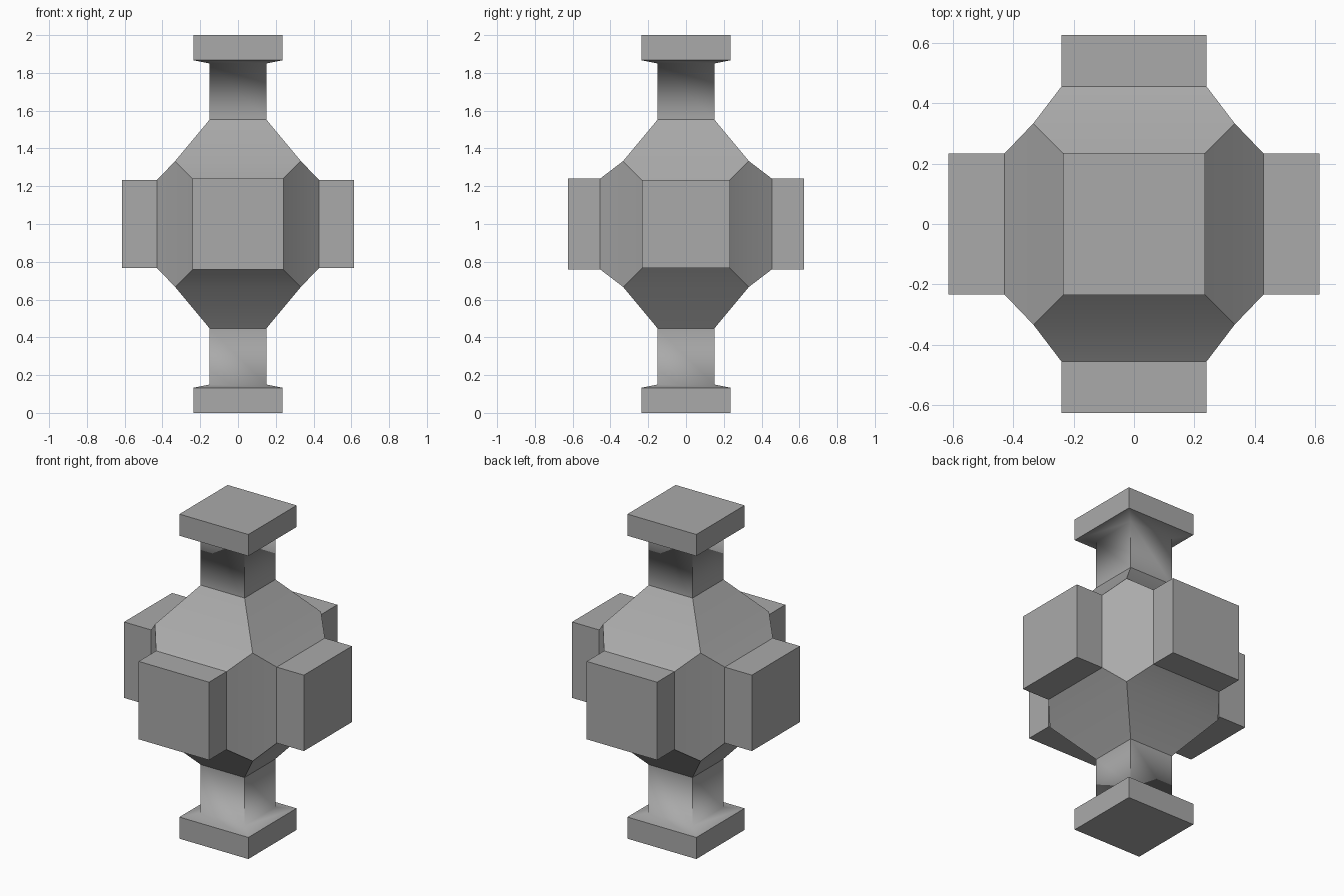
import bpy
import bmesh
import math
from mathutils import Vector

cube = bpy.data.objects.get("Cube")
if cube:
    bpy.data.objects.remove(cube, do_unlink=True)

grey = bpy.data.materials.new("mid_grey")
grey.use_nodes = True
colour = (0.4, 0.4, 0.4, 1.0)
grey.diffuse_color = colour
grey.node_tree.nodes["Principled BSDF"].inputs["Base Color"].default_value = colour

# Rings along each axis: (distance from centre, half width)
FRONT_ARM = [(0.455, 0.24), (0.625, 0.24)]
SIDE_ARM = [(0.428, 0.234), (0.613, 0.234)]
POST = [(0.553, 0.15), (0.85, 0.15), (0.867, 0.235), (1.0, 0.235)]
ARMS = [SIDE_ARM, FRONT_ARM, POST]

# Central block
bm = bmesh.new()
bmesh.ops.create_cube(bm, size=0.666)


def grow_arm(face, axis, rings):
    """Extrude a face of the block outwards through square rings."""
    side = math.copysign(1, face.calc_center_median()[axis])
    for distance, half in rings:
        new = bmesh.ops.extrude_discrete_faces(bm, faces=[face])["faces"][0]
        for v in new.verts:
            v.co = Vector([side * distance if i == axis
                           else math.copysign(half, v.co[i]) for i in range(3)])
        face = new


# Tapered arms on all six faces
bm.normal_update()
for face in list(bm.faces):
    axis = max(range(3), key=lambda i: abs(face.normal[i]))
    grow_arm(face, axis, ARMS[axis])

bmesh.ops.recalc_face_normals(bm, faces=bm.faces)
bm.normal_update()

# Smooth faces, with hard edges except where posts flow into their caps
for face in bm.faces:
    face.smooth = True
for edge in bm.edges:
    at_cap_root = all(abs(abs(v.co.z) - 0.85) < 0.001 for v in edge.verts)
    edge.smooth = at_cap_root or edge.calc_face_angle() < math.radians(30)

mesh = bpy.data.meshes.new("six_armed_body")
bm.to_mesh(mesh)
bm.free()
mesh.materials.append(grey)
body = bpy.data.objects.new("six_armed_body", mesh)
body.location.z = 1.0
bpy.context.collection.objects.link(body)
